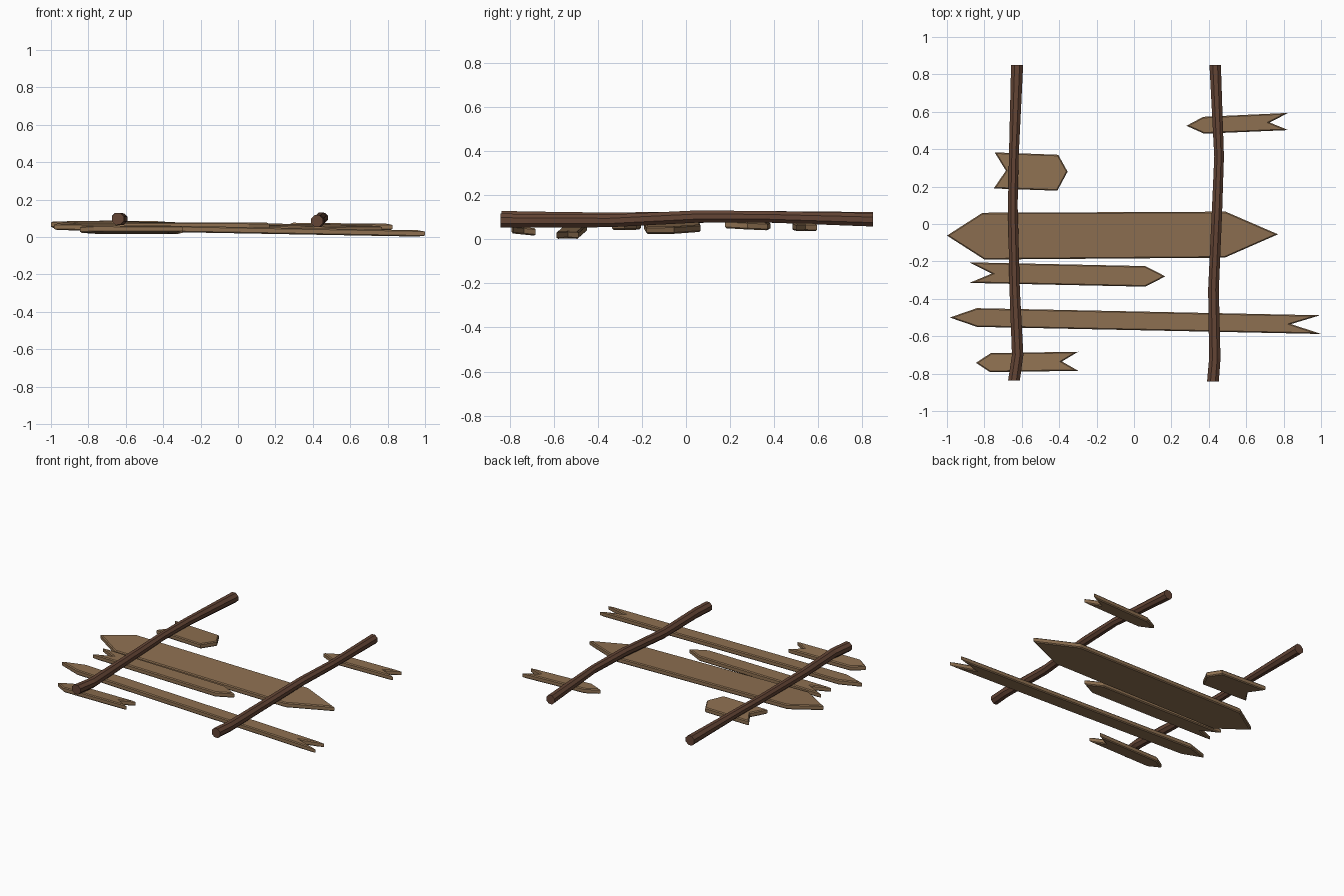
import bpy, bmesh, math
from mathutils import Vector

if "Cube" in bpy.data.objects:
    bpy.data.objects.remove(bpy.data.objects["Cube"])


def material(name, rgb):
    m = bpy.data.materials.new(name)
    m.diffuse_color = (*rgb, 1)
    m.use_nodes = True
    m.node_tree.nodes["Principled BSDF"].inputs["Base Color"].default_value = m.diffuse_color
    return m


PLANK = material("light brown wood", (0.27, 0.162, 0.082))
BEAM = material("dark brown wood", (0.125, 0.058, 0.035))


def finish(name, bm, mat):
    bmesh.ops.recalc_face_normals(bm, faces=bm.faces)
    me = bpy.data.meshes.new(name)
    bm.to_mesh(me)
    bm.free()
    me.materials.append(mat)
    ob = bpy.data.objects.new(name, me)
    bpy.context.collection.objects.link(ob)


def plank(name, outline, z_left, z_right, roll=0.0, thick=0.034):
    """Extruded outline with chamfered rims, tilted along x and rolled along y."""
    bm = bmesh.new()
    face = bm.faces.new([bm.verts.new((x, y, -thick / 2)) for x, y in outline])
    ext = bmesh.ops.extrude_face_region(bm, geom=[face], use_keep_orig=True)
    top = [g for g in ext["geom"] if isinstance(g, bmesh.types.BMVert)]
    bmesh.ops.translate(bm, verts=top, vec=(0, 0, thick))
    bmesh.ops.recalc_face_normals(bm, faces=bm.faces)
    rims = [e for e in bm.edges if abs(e.verts[0].co.z - e.verts[1].co.z) < 1e-5]
    bmesh.ops.bevel(bm, geom=rims, offset=0.006, segments=1,
                    affect='EDGES', profile=0.5)
    xs, ys = [p[0] for p in outline], [p[1] for p in outline]
    x0, x1, yc = min(xs), max(xs), (min(ys) + max(ys)) / 2
    for v in bm.verts:
        t = (v.co.x - x0) / (x1 - x0)
        v.co.z += z_left + (z_right - z_left) * t + roll * (v.co.y - yc)
    finish(name, bm, PLANK)


def beam(name, path, sides=8):
    """Crooked pole: rings of (x, y, z, radius) joined along y."""
    bm = bmesh.new()
    rings = []
    for x, y, z, r in path:
        rings.append([bm.verts.new((x + r * math.cos(a), y, z + r * math.sin(a)))
                      for a in (2 * math.pi * (i + 0.5) / sides for i in range(sides))])
    for a, b in zip(rings, rings[1:]):
        for i in range(sides):
            j = (i + 1) % sides
            bm.faces.new((a[i], a[j], b[j], b[i]))
    bm.faces.new(rings[0])
    bm.faces.new(rings[-1])
    finish(name, bm, BEAM)


# Planks: pointed ends and notched, split ends
plank("wide_plank", [(-1, -0.062), (-0.81, 0.06), (0.49, 0.066), (0.77, -0.055),
                     (0.485, -0.18), (-0.80, -0.19)], 0.067, 0.042, 0.04)
plank("long_plank", [(-0.985, -0.5), (-0.84, -0.45), (0.995, -0.488), (0.84, -0.535),
                     (1.0, -0.588), (-0.84, -0.55)], 0.055, 0.019)
plank("middle_plank", [(-0.88, -0.205), (0.06, -0.225), (0.168, -0.28), (0.06, -0.335),
                       (-0.88, -0.315), (-0.76, -0.265)], 0.063, 0.06)
plank("front_short_plank", [(-0.845, -0.742), (-0.765, -0.69), (-0.298, -0.683),
                            (-0.385, -0.735), (-0.298, -0.785), (-0.77, -0.792)],
      0.039, 0.039, -0.1)
plank("back_left_plank", [(-0.745, 0.383), (-0.405, 0.37), (-0.355, 0.28), (-0.41, 0.178),
                          (-0.75, 0.19), (-0.685, 0.285)], 0.067, 0.062, -0.05)
plank("back_right_plank", [(0.28, 0.525), (0.37, 0.573), (0.825, 0.594), (0.725, 0.543),
                           (0.825, 0.502), (0.375, 0.483)], 0.06, 0.054)

# Crooked beams lying across the planks
beam("left_beam", [(-0.642, -0.838, 0.098, 0.034), (-0.622, -0.7, 0.096, 0.033),
                   (-0.638, -0.35, 0.094, 0.030), (-0.648, 0.1, 0.102, 0.028),
                   (-0.643, 0.35, 0.103, 0.028), (-0.625, 0.85, 0.092, 0.035)])
beam("right_beam", [(0.422, -0.842, 0.086, 0.034), (0.432, -0.72, 0.085, 0.033),
                    (0.425, -0.35, 0.084, 0.031), (0.443, 0.05, 0.104, 0.030),
                    (0.455, 0.36, 0.103, 0.028), (0.434, 0.85, 0.089, 0.033)])
